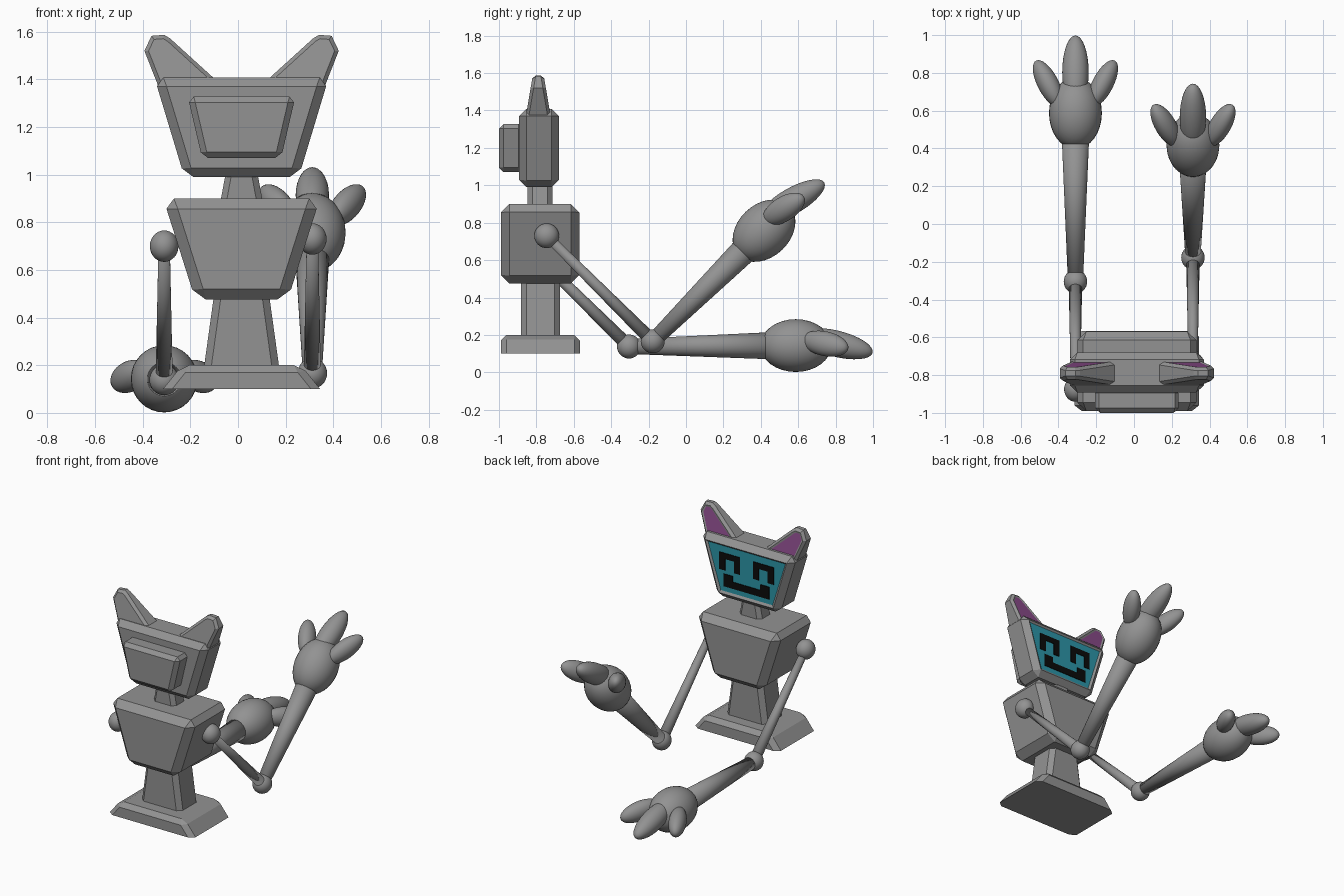
import bpy, bmesh, math
from mathutils import Matrix, Vector

if "Cube" in bpy.data.objects:
    bpy.data.objects.remove(bpy.data.objects["Cube"])

CX, CY = 0.015, -0.78   # centre of the torso stack


def material(name, rgb):
    m = bpy.data.materials.new(name)
    m.diffuse_color = (*rgb, 1)
    m.use_nodes = True
    m.node_tree.nodes["Principled BSDF"].inputs["Base Color"].default_value = m.diffuse_color
    return m


GREY = material("body grey", (0.29, 0.29, 0.29))
TEAL = material("screen teal", (0.025, 0.30, 0.39))
BLACK = material("pixel black", (0.003, 0.003, 0.003))
PURPLE = material("ear purple", (0.25, 0.07, 0.25))


def finish(bm, name, mats, smooth=False):
    bmesh.ops.recalc_face_normals(bm, faces=bm.faces)
    me = bpy.data.meshes.new(name)
    for f in bm.faces:
        f.smooth = smooth
    bm.to_mesh(me)
    bm.free()
    for m in mats:
        me.materials.append(m)
    ob = bpy.data.objects.new(name, me)
    bpy.context.collection.objects.link(ob)
    return ob


def prism(name, profile, depth, bevel, pick, panel=None, mats=(GREY,)):
    """Extrude an xz profile along y; depth(z) gives (y0, y1); pick chooses bevelled edges.
    panel = (inset, recess) colours the large +y face with the second material."""
    bm = bmesh.new()
    rows = [[bm.verts.new((CX + x, depth(z)[i], z)) for x, z in profile] for i in (0, 1)]
    n = len(profile)
    bm.faces.new(rows[0])
    bm.faces.new(rows[1][::-1])
    for i in range(n):
        j = (i + 1) % n
        bm.faces.new((rows[0][j], rows[0][i], rows[1][i], rows[1][j]))
    bmesh.ops.recalc_face_normals(bm, faces=bm.faces)
    edges = [e for e in bm.edges if pick(*(v.co for v in e.verts))]
    if edges:
        bmesh.ops.bevel(bm, geom=edges, offset=bevel, segments=1, profile=0.5,
                        affect='EDGES', clamp_overlap=True)
    if panel:
        bm.normal_update()
        face = max((f for f in bm.faces if f.normal.y > 0.8), key=lambda f: f.calc_area())
        bmesh.ops.inset_region(bm, faces=[face], thickness=panel[0], depth=-panel[1])
        face.material_index = 1
    return finish(bm, name, mats)


def trapezoid(z0, w0, z1, w1):
    return [(-w0, z0), (w0, z0), (w1, z1), (-w1, z1)]


def every(a, b):
    return True


def upright(a, b):
    return abs(a.z - b.z) > 0.03


# torso stack and head
prism("base", trapezoid(0.10, 0.33, 0.20, 0.25), lambda z: (-0.99, -0.567), 0.03,
      lambda a, b: max(a.z, b.z) > 0.15)
prism("waist", trapezoid(0.19, 0.158, 0.50, 0.115), lambda z: (-0.882, -0.674), 0.03, upright)
prism("torso", trapezoid(0.475, 0.194, 0.90, 0.329), lambda z: (-0.99, -0.57), 0.045, every)
prism("neck", trapezoid(0.88, 0.09, 1.01, 0.066), lambda z: (-0.847, -0.715), 0.025, upright)
prism("head", trapezoid(0.99, 0.24, 1.408, 0.366), lambda z: (-0.892, -0.68), 0.038, every,
      panel=(0.02, 0.01), mats=(GREY, TEAL))
prism("head_back_box", trapezoid(1.07, 0.166, 1.328, 0.226), lambda z: (-1.0, -0.87), 0.025, every)

# ears, thinner toward the tip, with coloured inner panels
EAR = [(0.345, 1.36), (0.408, 1.52), (0.378, 1.583), (0.325, 1.587), (0.300, 1.572),
       (0.105, 1.395), (0.105, 1.36)]


def ear_depth(z):
    h = 0.068 - (z - 1.36) * 0.17
    return -0.79 - h, -0.79 + h


for side, tag in ((-1, "left"), (1, "right")):
    prism("ear_" + tag, [(x * side, z) for x, z in EAR], ear_depth, 0.016,
          lambda a, b: (a.y + 0.79) * (b.y + 0.79) > 0, panel=(0.012, 0.004), mats=(GREY, PURPLE))


# pixel face on the screen
def pixels(name, rects):
    bm = bmesh.new()
    for x0, x1, z0, z1 in rects:
        m = (Matrix.Translation((CX + (x0 + x1) / 2, -0.689, (z0 + z1) / 2))
             @ Matrix.Diagonal((x1 - x0, 0.006, z1 - z0, 1)))
        bmesh.ops.create_cube(bm, size=1, matrix=m)
    finish(bm, name, [BLACK])


for side, tag in ((-1, "left"), (1, "right")):
    eye = [(0.05, 0.21, 1.27, 1.31), (0.05, 0.095, 1.19, 1.27), (0.165, 0.21, 1.19, 1.27)]
    pixels("eye_" + tag, [(*sorted((a * side, b * side)), c, d) for a, b, c, d in eye])
pixels("mouth", [(-0.175, 0.175, 1.078, 1.125), (-0.175, -0.105, 1.125, 1.165),
                 (0.105, 0.175, 1.125, 1.165)])


# round parts
def ellipsoid(name, matrix, radii):
    bm = bmesh.new()
    bmesh.ops.create_uvsphere(bm, u_segments=32, v_segments=16, radius=1,
                              matrix=matrix @ Matrix.Diagonal((*radii, 1)))
    finish(bm, name, [GREY], True)


def limb(name, a, b, r0, r1):
    a, b = Vector(a), Vector(b)
    d = b - a
    m = Matrix.Translation((a + b) / 2) @ d.to_track_quat('Z', 'Y').to_matrix().to_4x4()
    bm = bmesh.new()
    bmesh.ops.create_cone(bm, cap_ends=True, segments=32, radius1=r0, radius2=r1,
                          depth=d.length, matrix=m)
    finish(bm, name, [GREY], True)


def rot(deg, axis):
    return Matrix.Rotation(math.radians(deg), 4, axis)


# arms: shoulder, elbow, palm centre (y, z) and palm pitch
ARMS = (("left", -0.31, (-0.875, 0.70), (-0.305, 0.138), (0.587, 0.143), 0),
        ("right", 0.312, (-0.745, 0.73), (-0.178, 0.166), (0.417, 0.757), 44))
for tag, x, s, e, h, pitch in ARMS:
    s, e, h = ((x, *p) for p in (s, e, h))
    ellipsoid("shoulder_" + tag, Matrix.Translation(s), (0.06, 0.066, 0.066))
    ellipsoid("elbow_" + tag, Matrix.Translation(e), (0.062, 0.064, 0.064))
    limb("upper_arm_" + tag, s, e, 0.024, 0.036)
    limb("forearm_" + tag, e, h, 0.04, 0.078)
    palm = Matrix.Translation(h) @ rot(pitch, 'X')
    ellipsoid("palm_" + tag, palm, (0.14, 0.19, 0.141))
    ellipsoid("middle_finger_" + tag,
              palm @ Matrix.Translation((0, 0.217, 0.01)) @ rot(-14, 'X'), (0.07, 0.2, 0.07))
    for k in (-1, 1):
        ellipsoid("side_finger_%s_%s" % (tag, "inner" if k * x < 0 else "outer"),
                  palm @ Matrix.Translation((0.145 * k, 0.156, 0.01)) @ rot(-12, 'X')
                  @ rot(-27 * k, 'Z'), (0.056, 0.14, 0.066))
